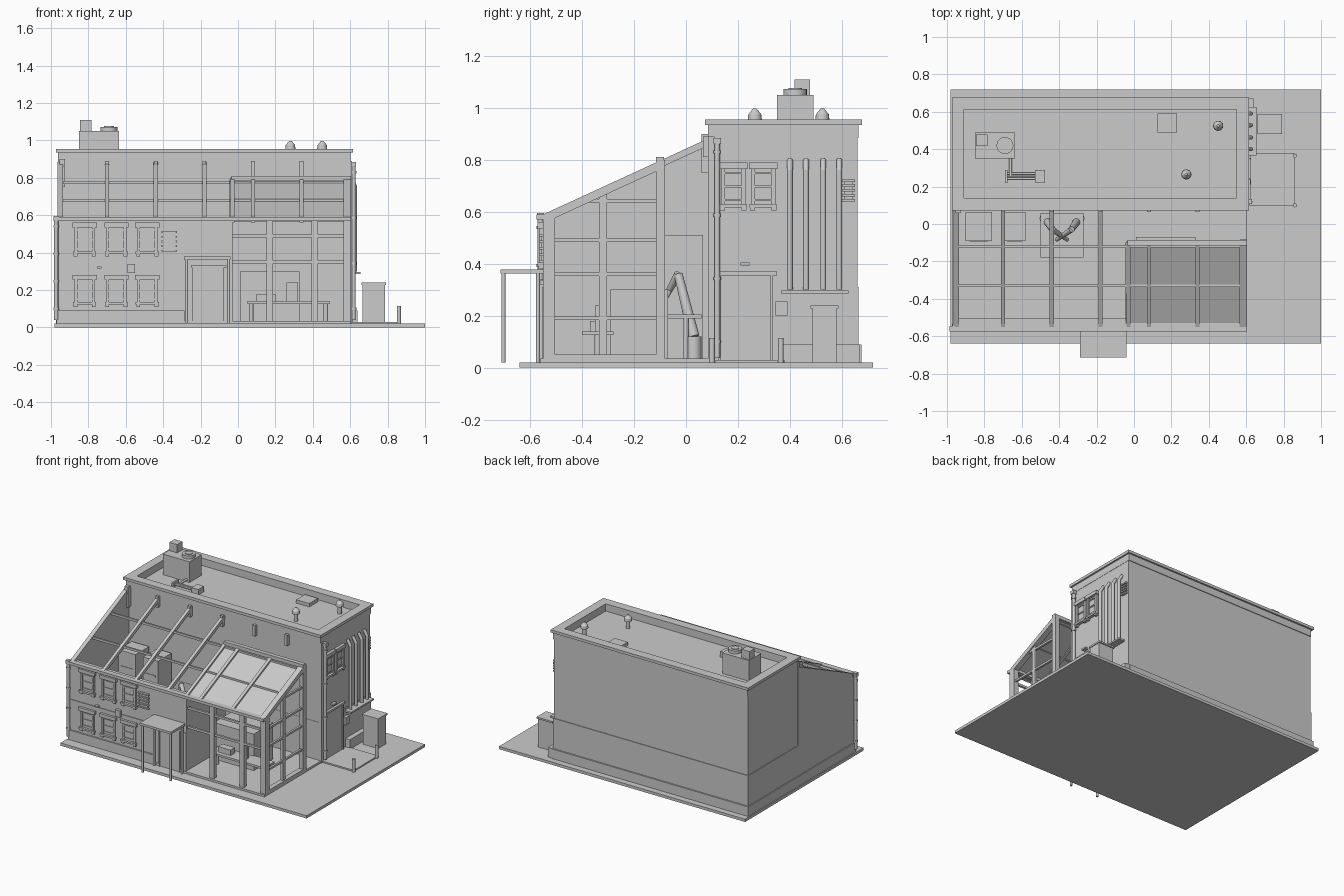
import bpy, bmesh, math
from mathutils import Vector


def mesh_obj(name, bm):
    bmesh.ops.recalc_face_normals(bm, faces=bm.faces)
    me = bpy.data.meshes.new(name)
    bm.to_mesh(me)
    bm.free()
    ob = bpy.data.objects.new(name, me)
    bpy.context.collection.objects.link(ob)
    return ob


def box(name, x0, x1, y0, y1, z0, z1):
    bm = bmesh.new()
    bmesh.ops.create_cube(bm, size=1)
    for v in bm.verts:
        v.co = ((x0 + x1) / 2 + v.co.x * (x1 - x0), (y0 + y1) / 2 + v.co.y * (y1 - y0),
                (z0 + z1) / 2 + v.co.z * (z1 - z0))
    return mesh_obj(name, bm)


def rod(name, a, b, r, r2=None, n=16):
    a, b = Vector(a), Vector(b)
    bm = bmesh.new()
    bmesh.ops.create_cone(bm, cap_ends=True, segments=n, radius1=r, radius2=r if r2 is None else r2,
                          depth=(b - a).length)
    rot = (b - a).to_track_quat('Z', 'Y')
    for v in bm.verts:
        v.co = rot @ v.co + (a + b) / 2
    for f in bm.faces:
        f.smooth = len(f.verts) == 4
    return mesh_obj(name, bm)


def side_panel(name, x0, x1, yz):
    # y/z outline extruded along x
    bm = bmesh.new()
    f = bm.faces.new([bm.verts.new((x0, y, z)) for y, z in yz])
    new = bmesh.ops.extrude_face_region(bm, geom=[f])['geom']
    bmesh.ops.translate(bm, vec=(x1 - x0, 0, 0), verts=[v for v in new if isinstance(v, bmesh.types.BMVert)])
    return mesh_obj(name, bm)


def slope(y):
    return 0.59 + (y + 0.55) * 0.46


def rafter(name, x, y0, y1, w=0.022, t=0.028):
    a, b = slope(y0), slope(y1)
    side_panel(name, x - w / 2, x + w / 2, [(y0, a - t), (y1, b - t), (y1, b), (y0, a)])


def wall_box(name, side, u0, u1, d0, d1, z0, z1):
    # u runs along the wall, d outward from it
    if side == 'front':
        return box(name, u0, u1, -0.55 - d1, -0.55 - d0, z0, z1)
    return box(name, 0.6 + d0, 0.6 + d1, u0, u1, z0, z1)


def window(side, u, z0, z1, w):
    h, m = w / 2, (z0 + z1) / 2
    wall_box('window_pane', side, u - h * .7, u + h * .7, -.01, .004, z0 + .02, z1 - .02)
    for s in (-1, 1):
        c = u + s * h * .72
        wall_box('window_jamb', side, c - .008, c + .008, 0, .014, z0 + .015, z1 - .02)
        c = u + s * h * .75
        wall_box('sill_bracket', side, c - .01, c + .01, 0, .018, z0, z0 + .02)
    wall_box('window_lintel', side, u - h, u + h, 0, .022, z1 - .025, z1)
    wall_box('window_sill', side, u - h * .95, u + h * .95, 0, .022, z0 + .012, z0 + .025)
    for zz in (z0 + .04, m, z1 - .04):
        wall_box('window_bar', side, u - h * .65, u + h * .65, 0, .010, zz - .004, zz + .004)


def vent(side, u0, u1, z0, z1):
    wall_box('vent_panel', side, u0 + .008, u1 - .008, 0, .008, z0, z1)
    for i in range(5):
        z = z0 + (z1 - z0) * i / 4
        wall_box('vent_slat', side, u0, u1, 0, .016, z - .005, z + .005)


# ground plate and floor slab
box('ground_plate', -0.98, 1.0, -0.64, 0.72, 0, 0.02)
box('floor_slab', -0.96, 0.605, -0.56, 0.66, 0.02, 0.035)
box('side_door_pad', 0.6, 0.86, 0.1, 0.38, 0.02, 0.03)

# main building block
box('main_block', -0.96, 0.6, 0.09, 0.66, 0.02, 0.90)
box('main_lower_band', -0.965, 0.604, 0.088, 0.665, 0.02, 0.31)
box('back_plinth', -0.972, 0.6, 0.6, 0.675, 0.02, 0.09)
box('left_plinth', -0.972, -0.95, -0.555, 0.67, 0.02, 0.09)

# cornice and parapet ring
for z0, z1, o, t in ((0.885, 0.935, 0, 0.05), (0.935, 0.955, 0.012, 0.065)):
    x0, x1, y0, y1 = -0.962 - o, 0.602 + o, 0.085 - o, 0.665 + o
    box('parapet_front', x0, x1, y0, y0 + t, z0, z1)
    box('parapet_back', x0, x1, y1 - t, y1, z0, z1)
    box('parapet_left', x0, x0 + t, y0 + t, y1 - t, z0, z1)
    box('parapet_right', x1 - t, x1, y0 + t, y1 - t, z0, z1)

# solid left gable and inner partition
for n, x0, x1, ye in (('left_gable_wall', -0.965, -0.94, 0.09), ('partition_wall', -0.045, -0.03, -0.1)):
    side_panel(n, x0, x1, [(-0.55, 0.02), (ye, 0.02), (ye, slope(ye) - .005), (-0.55, 0.58)])

# front wall
box('front_wall', -0.96, -0.03, -0.55, -0.52, 0.02, 0.58)
box('front_lower_band', -0.965, -0.03, -0.555, -0.515, 0.02, 0.31)
box('front_plinth', -0.97, -0.285, -0.565, -0.54, 0.02, 0.09)
box('eave_rail', -0.97, 0.605, -0.575, -0.535, 0.57, 0.59)
box('eave_inner_rail', -0.96, 0.6, -0.535, -0.505, 0.565, 0.585)

# sloping roof frame
rafter('end_rafter', -0.95, -0.55, 0.09, 0.03)
for x in (-0.7, -0.44, -0.18):
    rafter('rafter', x, -0.55, 0.09)
for x in (-0.03, 0.08, 0.34):
    rafter('bay_rafter', x, -0.55, -0.09)
rafter('bay_end_rafter', 0.585, -0.55, -0.09, 0.04, 0.035)
for y in (-0.33, -0.12):
    box('purlin', -0.955, 0.59, y - .006, y + .006, slope(y) - .02, slope(y) - .004)
box('bay_top_rail', -0.035, 0.605, -0.115, -0.085, 0.785, 0.81)
side_panel('bay_roof_panel', -0.03, 0.59, [(-0.55, .572), (-0.1, .779), (-0.1, .783), (-0.55, .576)])
for x in (-0.7, -0.44, -0.18, 0.08, 0.34):
    box('wall_bracket', x - .01, x + .01, 0.065, 0.09, 0.81, 0.89)
box('corner_bracket', -0.955, -0.925, 0.06, 0.09, 0.75, 0.9)

# open bay posts and rails
box('bay_corner_post', 0.565, 0.605, -0.55, -0.505, 0.02, 0.58)
box('bay_rear_post', 0.57, 0.605, -0.115, -0.08, 0.02, 0.8)
box('bay_side_post', 0.575, 0.595, -0.335, -0.305, 0.02, 0.68)
for x in (0.17, 0.41):
    box('bay_front_post', x - .018, x + .018, -0.545, -0.515, 0.02, 0.57)
for z in (0.35, 0.49):
    box('bay_front_rail', -0.03, 0.58, -0.54, -0.525, z - .008, z + .008)
for z in (0.19, 0.36, 0.49):
    box('bay_side_rail', 0.58, 0.595, -0.52, -0.1, z - .007, z + .007)
box('bay_side_sill', 0.57, 0.605, -0.55, -0.09, 0.02, 0.05)
box('bay_upper_rail', 0.58, 0.595, -0.38, -0.1, 0.635, 0.65)

# windows, vents and small fittings on the walls
for x in (-0.82, -0.65, -0.485):
    window('front', x, 0.38, 0.56, 0.13)
    window('front', x, 0.11, 0.28, 0.13)
for y in (0.182, 0.297):
    window('right', y, 0.605, 0.79, 0.11)
vent('front', -0.41, -0.325, 0.41, 0.51)
vent('right', 0.6, 0.65, 0.645, 0.72)
wall_box('meter_box', 'front', -.59, -.55, 0, .02, .29, .34)
wall_box('wall_lamp', 'front', -.755, -.73, 0, .02, .315, .325)
wall_box('switch_box', 'right', .345, .39, 0, .025, .2, .255)
wall_box('door_lamp', 'right', .21, .245, 0, .025, .393, .405)

# doors
for side, u0, u1, top in (('front', -.235, -.085, .32), ('right', .135, .325, .355)):
    wall_box('door_panel', side, u0, u1, 0, .01, .03, top)
    wall_box('door_head', side, u0 - .015, u1 + .025, 0, .018, top, top + .015)
    for u in (u0 - .01, u1):
        wall_box('door_jamb', side, u, u + .01, 0, .016, .02, top)

# entrance canopy
box('entrance_canopy', -0.29, -0.04, -0.715, -0.55, 0.362, 0.378)
for x in (-0.275, -0.05):
    rod('canopy_post', (x, -0.703, 0.02), (x, -0.703, 0.365), 0.008)
    rod('canopy_rear_post', (x, -0.57, 0.02), (x, -0.57, 0.365), 0.008)

# drain pipes
for x, y, top in ((-0.972, -0.56, 0.58), (0.618, 0.12, 0.87)):
    rod('drain_pipe', (x, y, 0.04), (x, y, top), 0.011)
    for i in range(4):
        z = 0.1 + (top - .14) * i / 3
        rod('pipe_collar', (x, y, z - .006), (x, y, z + .006), 0.015)
    box('drain_head', x - .014, x + .014, y - .014, y + .014, top - .01, top + .015)
box('corner_strip', 0.59, 0.61, 0.085, 0.11, 0.02, 0.89)

# service pipes with bent tops and a cable tray
for y in (0.4, 0.462, 0.528, 0.59):
    rod('service_pipe', (0.625, y, 0.3), (0.625, y, 0.76), 0.011)
    rod('service_pipe_bend', (0.625, y, 0.755), (0.6, y, 0.80), 0.011)
box('cable_tray', 0.6, 0.655, 0.365, 0.625, 0.285, 0.297)
box('side_plinth', 0.6, 0.64, 0.37, 0.67, 0.02, 0.09)

# outdoor tank cabinet and bollards
box('outdoor_cabinet', 0.665, 0.785, 0.487, 0.58, 0.02, 0.228)
box('cabinet_lid', 0.66, 0.79, 0.48, 0.588, 0.228, 0.24)
for y in (0.1, 0.365):
    rod('bollard', (0.86, y, 0.02), (0.86, y, 0.115), 0.011)

# rooftop equipment
box('air_unit', -0.85, -0.635, 0.35, 0.49, 0.895, 1.05)
rod('fan_housing', (-0.69, 0.42, 1.05), (-0.69, 0.42, 1.072), 0.045, n=24)
rod('fan_hub', (-0.69, 0.42, 1.07), (-0.69, 0.42, 1.077), 0.026, n=24)
box('air_intake', -0.845, -0.782, 0.418, 0.478, 1.05, 1.11)
rod('roof_duct', (-0.66, 0.36, 0.915), (-0.66, 0.26, 0.915), 0.008)
for y in (0.243, 0.256, 0.27):
    rod('roof_pipe', (-0.68, y, 0.915), (-0.53, y, 0.915), 0.006)
box('pipe_flange', -0.69, -0.677, 0.22, 0.29, 0.9, 0.935)
box('pipe_box', -0.53, -0.475, 0.222, 0.288, 0.9, 0.94)
box('roof_hatch', 0.125, 0.23, 0.49, 0.59, 0.9, 0.925)
for x, y in ((0.45, 0.525), (0.28, 0.265)):
    rod('vent_stack', (x, y, 0.9), (x, y, 0.96), 0.014)
    rod('vent_hood', (x, y, 0.955), (x, y, 0.975), 0.027, 0.025)
    rod('vent_cap', (x, y, 0.975), (x, y, 0.997), 0.025, 0.007)

# indoor tanks
for x0, x1 in ((-0.9, -0.76), (-0.7, -0.58)):
    box('process_cabinet', x0, x1, -0.09, 0.065, 0.035, 0.51)
    for i in range(3):
        box('cabinet_trim', x0 + .02, x1 - .02, -0.094, -0.088, 0.15 + i * .12, 0.16 + i * .12)

# twin-arm robot on its table
box('robot_table', -0.5, -0.27, -0.18, 0.06, 0.19, 0.205)
for x in (-0.49, -0.28):
    for y in (-0.17, 0.0):
        rod('table_leg', (x, y, 0.035), (x, y, 0.19), 0.01)
for s in (-1, 1):
    p = [(-0.385 + s * a, y, z) for a, y, z in
         ((.09, .03, .035), (.09, .03, .12), (.05, -.03, .36), (-.03, -.085, .26))]
    rod('robot_base', p[0], p[1], 0.03)
    rod('robot_lower_arm', p[1], p[2], 0.022, 0.017)
    rod('robot_upper_arm', p[2], p[3], 0.016, 0.01)

# workbench and machine in the open bay
box('bay_machine', 0.01, 0.33, -0.29, -0.07, 0.035, 0.3)
box('workbench_top', 0.05, 0.49, -0.4, -0.28, 0.125, 0.14)
for x in (0.07, 0.47):
    rod('workbench_leg', (x, -0.34, 0.035), (x, -0.34, 0.125), 0.012)
box('bench_screen', 0.26, 0.32, -0.35, -0.33, 0.14, 0.24)
box('bench_tool', 0.1, 0.2, -0.37, -0.32, 0.14, 0.18)
